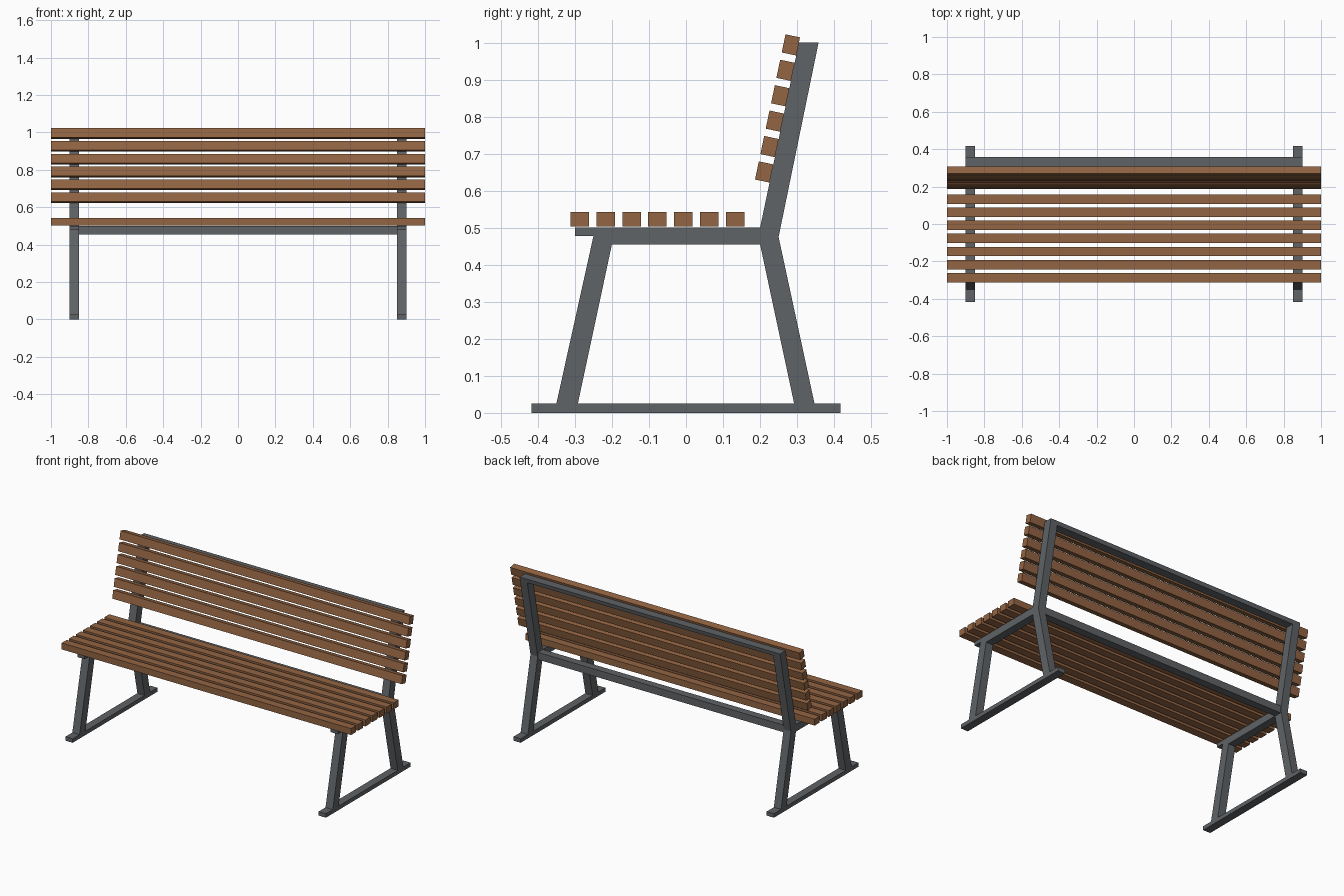
import bpy, bmesh, math
from mathutils import Matrix

if "Cube" in bpy.data.objects:
    bpy.data.objects.remove(bpy.data.objects["Cube"])


def material(name, rgb):
    m = bpy.data.materials.new(name)
    m.diffuse_color = (*rgb, 1)
    m.use_nodes = True
    m.node_tree.nodes["Principled BSDF"].inputs["Base Color"].default_value = m.diffuse_color
    return m


STEEL = material("dark grey steel", (0.115, 0.125, 0.133))
WOOD = material("brown wood", (0.29, 0.128, 0.055))


def extrude_x(name, profile, x0, x1, mat):
    """Extrude a (y, z) outline along x."""
    bm = bmesh.new()
    face = bm.faces.new([bm.verts.new((x0, y, z)) for y, z in profile])
    ext = bmesh.ops.extrude_face_region(bm, geom=[face])
    moved = [g for g in ext["geom"] if isinstance(g, bmesh.types.BMVert)]
    bmesh.ops.translate(bm, verts=moved, vec=(x1 - x0, 0, 0))
    bmesh.ops.recalc_face_normals(bm, faces=bm.faces)
    me = bpy.data.meshes.new(name)
    bm.to_mesh(me)
    bm.free()
    me.materials.append(mat)
    ob = bpy.data.objects.new(name, me)
    bpy.context.collection.objects.link(ob)
    return ob


def slat(name, y, z, tilt=0.0, w=0.05, h=0.04):
    c, s = math.cos(tilt), math.sin(tilt)
    corners = [(-w / 2, -h / 2), (w / 2, -h / 2), (w / 2, h / 2), (-w / 2, h / 2)]
    pts = [(y + a * c - b * s, z + a * s + b * c) for a, b in corners]
    return extrude_x(name, pts, -1, 1, WOOD)


# side frames: legs, seat rail and leaning back post in one outline
frame = [(-0.35, 0.025), (-0.292, 0.025), (-0.20, 0.455), (0.20, 0.455),
         (0.292, 0.025), (0.347, 0.025), (0.25, 0.475), (0.358, 1.0),
         (0.305, 1.0), (0.20, 0.5), (-0.30, 0.5), (-0.30, 0.477), (-0.25, 0.477)]
foot = [(-0.4175, 0), (0.4175, 0), (0.4175, 0.025), (-0.4175, 0.025)]
for side, s in (("left", -1), ("right", 1)):
    extrude_x(side + "_frame", frame, s * 0.85, s * 0.90, STEEL)
    extrude_x(side + "_foot", foot, s * 0.85, s * 0.90, STEEL)

# cross beams behind the seat and at the top of the back
extrude_x("seat_beam", [(0.20, 0.455), (0.248, 0.455), (0.248, 0.5), (0.20, 0.5)],
          -0.85, 0.85, STEEL)
extrude_x("top_beam", [(0.30, 0.975), (0.353, 0.975), (0.358, 1.0), (0.305, 1.0)],
          -0.85, 0.85, STEEL)

# seat slats
for i in range(7):
    slat(f"seat_slat_{i + 1}", -0.287 + 0.07 * i, 0.523)

# back slats, resting on the leaning posts
slope = 0.105 / 0.5
for i in range(6):
    z = 0.6505 + 0.0686 * i
    y = 0.20 + (z - 0.5) * slope - 0.0205
    slat(f"back_slat_{i + 1}", y, z, -math.atan(slope), w=0.04, h=0.05)
